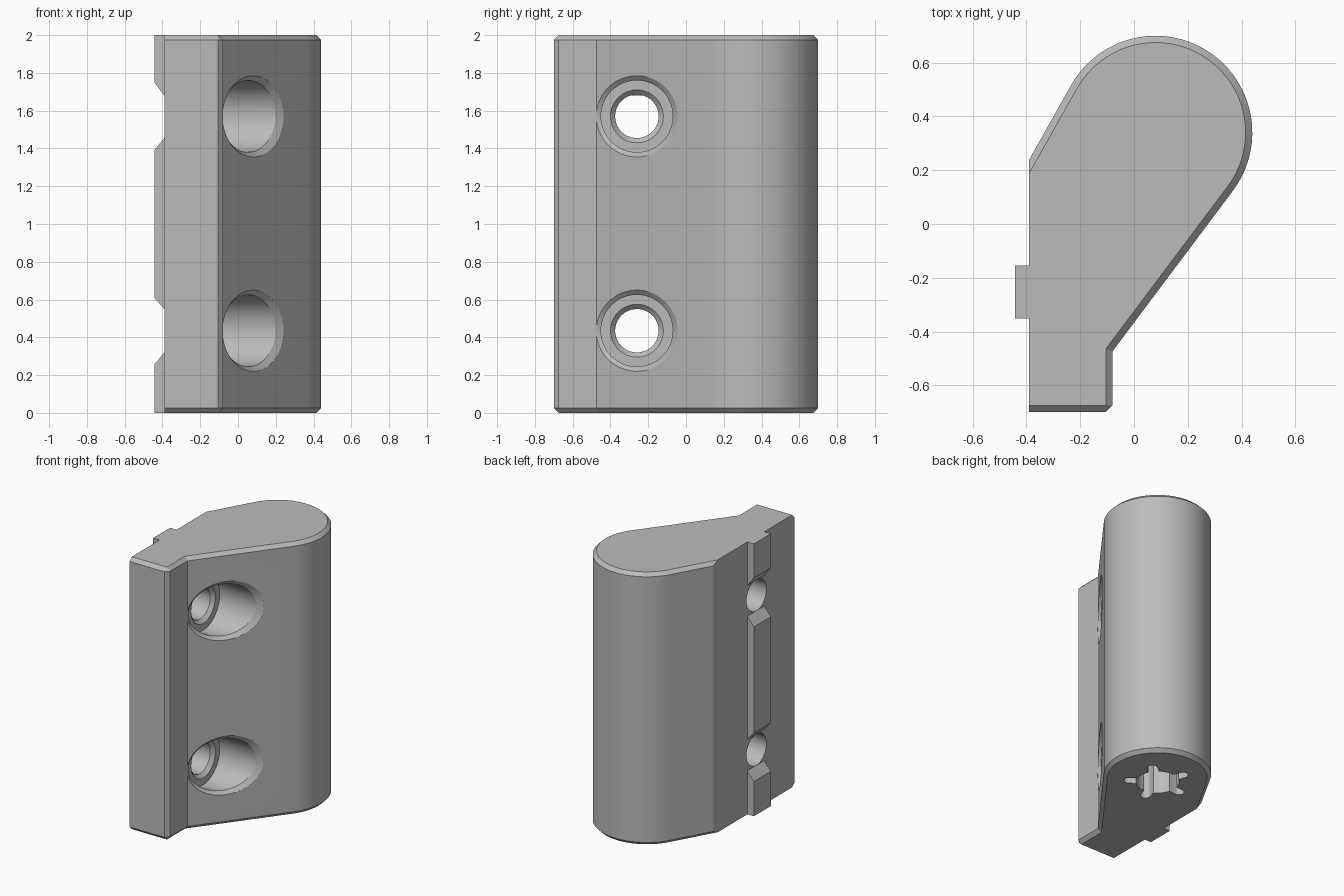
import bpy, bmesh, math

cube = bpy.data.objects.get("Cube")
if cube:
    bpy.data.objects.remove(cube, do_unlink=True)

grey = bpy.data.materials.new("plain_grey")
grey.use_nodes = True
grey.diffuse_color = (0.5, 0.5, 0.5, 1)
grey.node_tree.nodes["Principled BSDF"].inputs["Base Color"].default_value = (0.5, 0.5, 0.5, 1)


def loft(name, rings):
    """Closed solid through a stack of rings with equal point counts."""
    bm = bmesh.new()
    loops = [[bm.verts.new(p) for p in ring] for ring in rings]
    for a, b in zip(loops, loops[1:]):
        n = len(a)
        for i in range(n):
            j = (i + 1) % n
            bm.faces.new((a[i], a[j], b[j], b[i]))
    bm.faces.new(loops[0])
    bm.faces.new(loops[-1])
    bmesh.ops.recalc_face_normals(bm, faces=bm.faces)
    mesh = bpy.data.meshes.new(name)
    bm.to_mesh(mesh)
    bm.free()
    mesh.materials.append(grey)
    obj = bpy.data.objects.new(name, mesh)
    bpy.context.collection.objects.link(obj)
    return obj


def activate(obj):
    bpy.ops.object.select_all(action='DESELECT')
    obj.select_set(True)
    bpy.context.view_layer.objects.active = obj


# Main teardrop body, chamfered top and bottom except along the flat back plate
LEFT, FRONT, STEP, C = -0.39, -0.70, -0.08, 0.025
CX, CY, R = 0.08, 0.34, 0.36
A0, A1 = math.radians(-36.87), math.radians(150.6)


def outline(d):
    r = R - d
    arc = [(CX + r * math.cos(A0 + (A1 - A0) * i / 48),
            CY + r * math.sin(A0 + (A1 - A0) * i / 48)) for i in range(49)]
    (xr, yr), (xl, yl) = arc[0], arc[-1]
    leg = C - d * 0.9
    x = STEP - d
    y = FRONT + d
    return [(LEFT, y), (x - leg, y), (x, y + leg),
            (x, yr - (xr - x) * 4 / 3)] + arc + [(LEFT, yl - (xl - LEFT) * 1.774)]


body = loft("body", [[(x, y, z) for x, y in outline(d)]
                     for z, d in ((0, C), (C, 0), (2 - C, 0), (2, C))])

# Counterbored screw holes, with a rim chamfer that follows the slanted face
HY = -0.26


def hole_cutter(z0):
    stations = [(-0.60, 0.115, 0), (-0.125, 0.115, 0), (-0.10, 0.14, 0), (-0.10, 0.19, 0),
                (-0.025, 0.19, 1), (0.0, 0.215, 1), (0.80, 0.215, 0)]
    rings = []
    for x, r, slanted in stations:
        ring = []
        for i in range(64):
            a = math.tau * i / 64
            y = HY + r * math.cos(a)
            s = STEP + (y + 0.473) * 0.75 if slanted else 0
            ring.append((x + s, y, z0 + r * math.sin(a)))
        rings.append(ring)
    return loft("hole_cutter", rings)


# Five-lobed socket in the underside
def socket_cutter():
    cx, cy, r, tip, w = 0.04, 0.295, 0.145, 0.23, 0.035
    half = math.asin(w / r)
    pts = []
    for k in range(5):
        base = math.radians(-33 + 72 * k)
        local = [(r * math.cos(half), -w)]
        for i in range(9):
            t = -math.pi / 2 + math.pi * i / 8
            local.append((tip - w + w * math.cos(t), w * math.sin(t)))
        local.append((r * math.cos(half), w))
        gap = math.tau / 5 - 2 * half
        for i in (1, 2, 3):
            t = half + gap * i / 4
            local.append((r * math.cos(t), r * math.sin(t)))
        c, s = math.cos(base), math.sin(base)
        pts += [(cx + c * x - s * y, cy + s * x + c * y) for x, y in local]
    return loft("socket_cutter", [[(x, y, z) for x, y in pts] for z in (-0.1, 1.0)])


for cutter in (hole_cutter(0.435), hole_cutter(1.57), socket_cutter()):
    cutter.hide_render = True
    activate(body)
    mod = body.modifiers.new("cut", 'BOOLEAN')
    mod.operation = 'DIFFERENCE'
    mod.solver = 'EXACT'
    mod.object = cutter
    bpy.ops.object.modifier_apply(modifier=mod.name)
    bpy.data.objects.remove(cutter, do_unlink=True)

activate(body)
bpy.ops.object.shade_smooth_by_angle(angle=math.radians(25))

# Locating rail on the flat side, split around the holes with sloped ends
rails = {"lower_rail": (0, 0.32, 0, 0.255),
         "middle_rail": (0.55, 1.455, 0.61, 1.39),
         "upper_rail": (1.68, 2, 1.75, 2)}
for name, (b0, b1, t0, t1) in rails.items():
    section = [(LEFT, b0), (LEFT, b1), (-0.443, t1), (-0.443, t0)]
    loft(name, [[(x, y, z) for x, z in section] for y in (-0.352, -0.155)])
